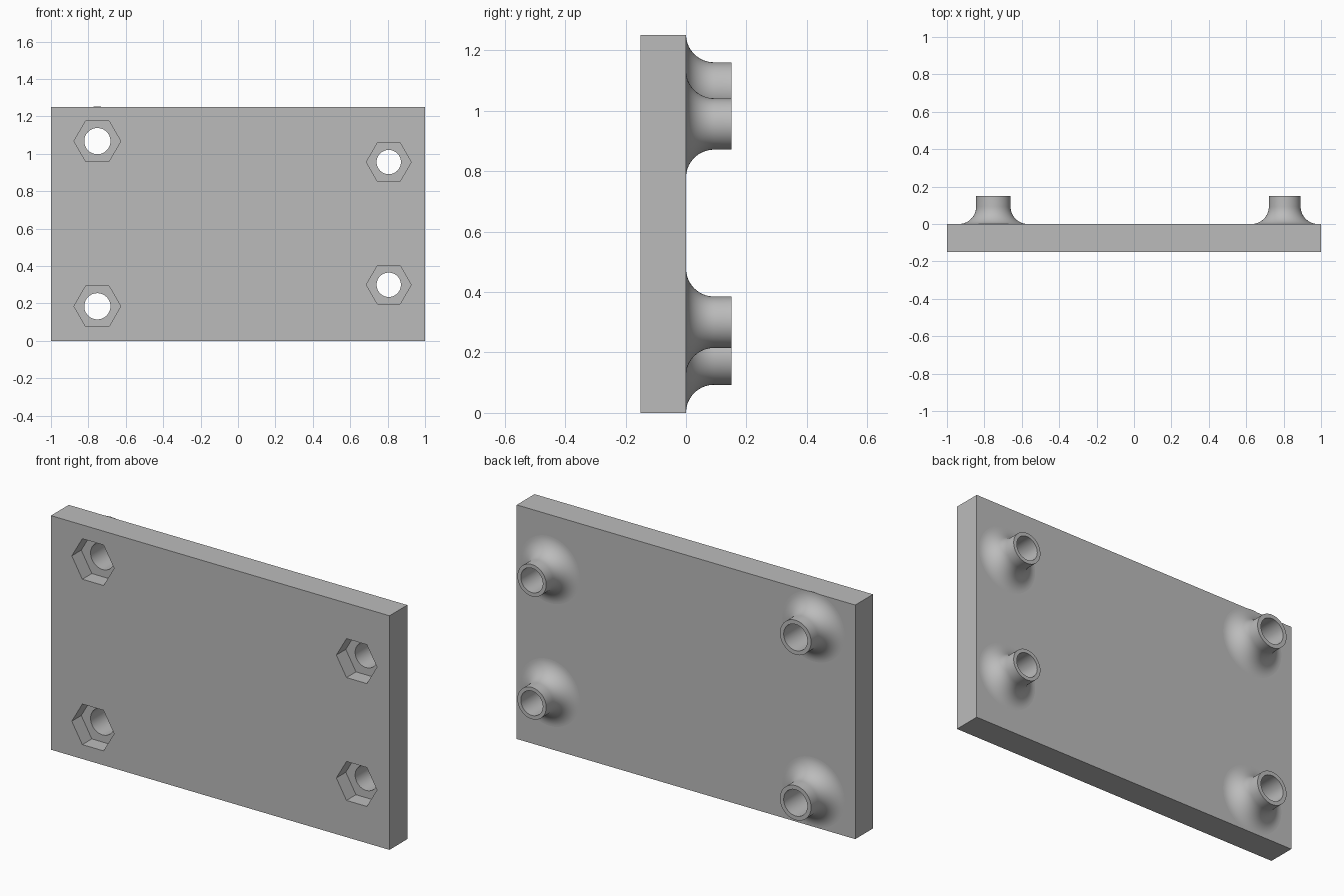
import bpy, bmesh
from math import sin, cos, pi, radians

if "Cube" in bpy.data.objects:
    bpy.data.objects.remove(bpy.data.objects["Cube"])

GREY = (0.5, 0.5, 0.5, 1)
grey = bpy.data.materials.new("plain grey")
grey.use_nodes = True
grey.diffuse_color = GREY
grey.node_tree.nodes["Principled BSDF"].inputs["Base Color"].default_value = GREY

THICK, HEIGHT = 0.15, 1.25
RECESS_DEPTH, FILLET = 0.08, 0.093


def add_object(name, bm):
    bmesh.ops.recalc_face_normals(bm, faces=bm.faces)
    mesh = bpy.data.meshes.new(name)
    bm.to_mesh(mesh)
    bm.free()
    mesh.materials.append(grey)
    obj = bpy.data.objects.new(name, mesh)
    bpy.context.collection.objects.link(obj)
    return obj


def revolve(name, x, z, profile, sides, capped=False):
    """Turn (radius, y) points about an axis along y through x, z."""
    bm = bmesh.new()
    angles = [2 * pi * i / sides for i in range(sides)]
    rings = [[bm.verts.new((x + r * cos(a), y, z + r * sin(a))) for a in angles]
             for r, y in profile]
    for lower, upper in zip(rings, rings[1:]):
        for i in range(sides):
            j = (i + 1) % sides
            bm.faces.new((lower[i], lower[j], upper[j], upper[i]))
    if capped:
        bm.faces.new(rings[0])
        bm.faces.new(rings[-1])
    return add_object(name, bm)


def smooth(obj):
    bpy.ops.object.select_all(action="DESELECT")
    obj.select_set(True)
    bpy.context.view_layer.objects.active = obj
    bpy.ops.object.shade_smooth_by_angle(angle=radians(30))


# Flat plate
bm = bmesh.new()
bmesh.ops.create_cube(bm, size=1)
for v in bm.verts:
    v.co = (v.co.x * 2, (v.co.y - 0.5) * THICK, (v.co.z + 0.5) * HEIGHT)
plate = add_object("plate", bm)

# Mounts: side, x, heights, hole radius, boss radius, nut recess radius
MOUNTS = [("right", -0.752, (0.185, 1.068), 0.07, 0.092, 0.125),
          ("left", 0.806, (0.30, 0.956), 0.065, 0.085, 0.12)]
cutters = []
for side, x, heights, hole, boss, recess in MOUNTS:
    for level, z in zip(("lower", "upper"), heights):
        place = f"{level}_{side}"
        cutters.append(revolve("recess_cutter_" + place, x, z,
                               [(recess, -0.2), (recess, RECESS_DEPTH - THICK)], 6, True))
        cutters.append(revolve("hole_cutter_" + place, x, z,
                               [(hole, -0.12), (hole, 0.05)], 64, True))
        # Flared tube: concave fillet, straight neck, rim and bore
        profile = [(boss + FILLET * (1 - sin(a)), FILLET * (1 - cos(a)))
                   for a in (pi / 2 * i / 16 for i in range(17))]
        profile += [(boss, THICK), (hole, THICK), (hole, 0)]
        smooth(revolve("boss_" + place, x, z, profile, 64))

# Cut the nut recesses and through holes
bpy.ops.object.select_all(action="DESELECT")
bpy.context.view_layer.objects.active = plate
plate.select_set(True)
for cutter in cutters:
    cutter.hide_render = True
    mod = plate.modifiers.new("cut", "BOOLEAN")
    mod.operation, mod.solver, mod.object = "DIFFERENCE", "EXACT", cutter
    bpy.ops.object.modifier_apply(modifier=mod.name)
    bpy.data.objects.remove(cutter)
smooth(plate)
